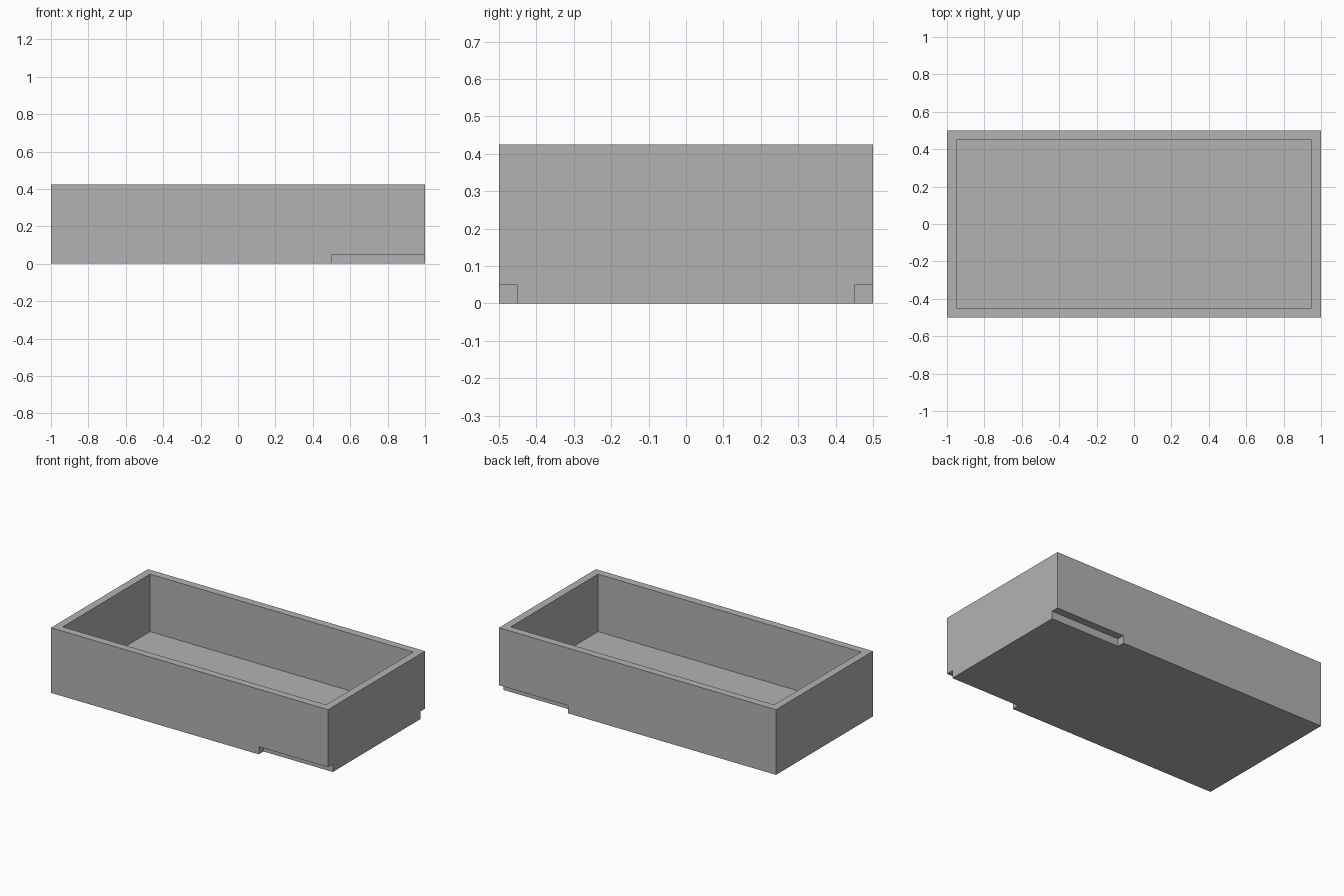
import bpy

# Remove the default cube
default = bpy.data.objects.get("Cube")
if default:
    bpy.data.objects.remove(default, do_unlink=True)

LENGTH, WIDTH, HEIGHT = 2.0, 1.0, 0.425
WALL = 0.05
NOTCH_LENGTH, NOTCH_DEPTH, NOTCH_HEIGHT = 0.5, 0.049, 0.05
OVER = 0.1  # how far cutters reach past the outside

grey = bpy.data.materials.new("plain grey")
grey.use_nodes = True
colour = (0.45, 0.45, 0.45, 1)
grey.diffuse_color = colour
grey.node_tree.nodes["Principled BSDF"].inputs["Base Color"].default_value = colour


def box(name, low, high):
    """Axis-aligned box between two corners."""
    bpy.ops.mesh.primitive_cube_add(size=1)
    obj = bpy.context.object
    obj.name = name
    for v in obj.data.vertices:
        v.co = [l + (c + 0.5) * (h - l) for c, l, h in zip(v.co, low, high)]
    obj.data.materials.append(grey)
    return obj


x, y = LENGTH / 2, WIDTH / 2

# Tray body
tray = box("tray", (-x, -y, 0), (x, y, HEIGHT))

# Open cavity
cutters = [box("cavity_cutter", (-x + WALL, -y + WALL, WALL),
               (x - WALL, y - WALL, HEIGHT + OVER))]

# Grip notches under both long walls at one end
for side, name in ((-1, "front"), (1, "back")):
    inner, outer = side * (y - NOTCH_DEPTH), side * (y + OVER)
    cutters.append(box(name + "_notch_cutter",
                       (x - NOTCH_LENGTH, min(inner, outer), -OVER),
                       (x + OVER, max(inner, outer), NOTCH_HEIGHT)))

# Cut, apply, and drop the cutters
for cutter in cutters:
    cut = tray.modifiers.new(cutter.name, "BOOLEAN")
    cut.operation = "DIFFERENCE"
    cut.solver = "EXACT"
    cut.object = cutter
    bpy.context.view_layer.objects.active = tray
    bpy.ops.object.modifier_apply(modifier=cut.name)
    bpy.data.objects.remove(cutter, do_unlink=True)
